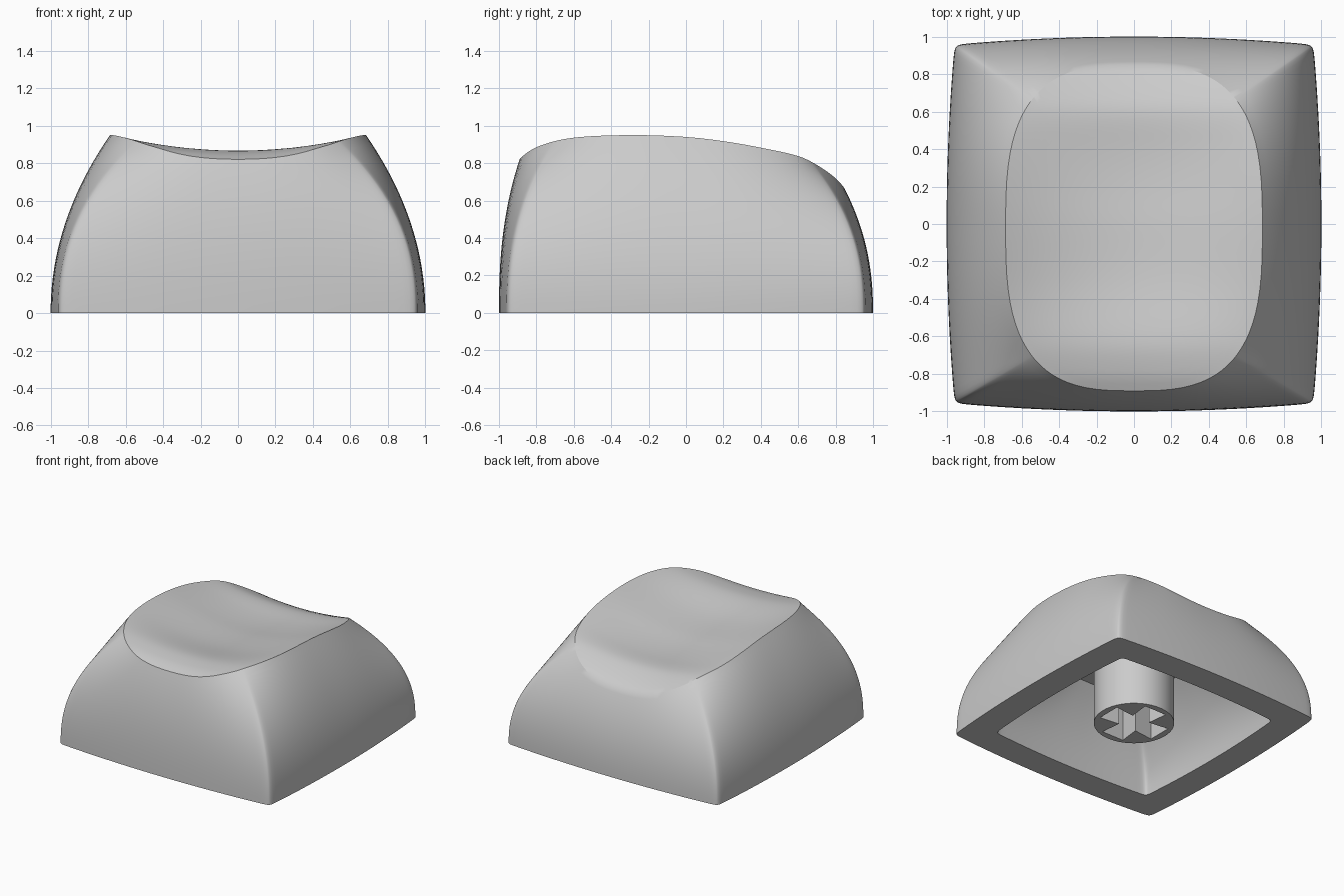
import bpy, bmesh, math

if "Cube" in bpy.data.objects:
    bpy.data.objects.remove(bpy.data.objects["Cube"])

grey = bpy.data.materials.new("light_grey")
grey.diffuse_color = (0.6, 0.6, 0.6, 1)
grey.use_nodes = True
grey.node_tree.nodes["Principled BSDF"].inputs["Base Color"].default_value = grey.diffuse_color


def finish(bm, name, smooth=True):
    """Turn a bmesh into a named, coloured and smoothed object."""
    bmesh.ops.recalc_face_normals(bm, faces=bm.faces[:])
    mesh = bpy.data.meshes.new(name)
    bm.to_mesh(mesh)
    bm.free()
    mesh.materials.append(grey)
    ob = bpy.data.objects.new(name, mesh)
    bpy.context.collection.objects.link(ob)
    if smooth:
        bpy.ops.object.select_all(action='DESELECT')
        ob.select_set(True)
        bpy.context.view_layer.objects.active = ob
        bpy.ops.object.shade_smooth_by_angle(angle=math.radians(30))
    return ob


# Centre line of the top before scooping: (y, z)
SPINE = [(-0.89, 0.82), (-0.8, 0.85), (-0.6, 0.872), (-0.3, 0.869), (0, 0.856),
         (0.2, 0.835), (0.4, 0.808), (0.6, 0.777), (0.7, 0.743), (0.8, 0.695), (0.85, 0.66)]


def spine_z(y):
    y = min(max(y, SPINE[0][0]), SPINE[-1][0])
    i = max(k for k in range(len(SPINE) - 1) if SPINE[k][0] <= y)

    def slope(k):
        a, b = SPINE[max(k - 1, 0)], SPINE[min(k + 1, len(SPINE) - 1)]
        return (b[1] - a[1]) / (b[0] - a[0])
    (y0, z0), (y1, z1) = SPINE[i], SPINE[i + 1]
    h = y1 - y0
    t = (y - y0) / h
    return (z0 * (2 * t**3 - 3 * t**2 + 1) + slope(i) * h * (t**3 - 2 * t**2 + t)
            + z1 * (3 * t**2 - 2 * t**3) + slope(i + 1) * h * (t**3 - t**2))


def dish_z(x, y):
    # finger scoop between the front and back lips
    scoop = max(0, 1 - abs((y + 0.02) / 0.68)**3)**2 * max(0, 1 - (x / 0.685)**2)
    return spine_z(y) + 0.18 * x * x - 0.06 * scoop


# Directions around a square, crowded towards the corners
SIDE = 32
dirs = []
for turn in range(4):
    for i in range(SIDE):
        s = math.sin(math.pi / 2 * (2 * i / SIDE - 1))
        x, y = 1, s
        for _ in range(turn):
            x, y = -y, x
        dirs.append((x, y))


def superellipse(d, n):
    r = (abs(d[0])**n + abs(d[1])**n) ** (-1 / n)
    return d[0] * r, d[1] * r


def base_point(d):
    u, v = superellipse(d, 60)
    return u * (1 - 0.043 * v * v), v * (1 - 0.043 * u * u)


def rim_point(d):
    u, v = superellipse(d, 2.95)
    return 0.685 * u, 0.87 * v - 0.02


def bulge(d):
    """Wall curvature: fuller at the front and at the corners."""
    corner = abs(d[0] * d[1])
    side = 2.05 if abs(d[0]) > abs(d[1]) else (2.45 if d[1] < 0 else 2.25)
    return side + (2.35 - side) * corner**1.5


base = [base_point(d) for d in dirs]
rim = [rim_point(d) for d in dirs]
power = [bulge(d) for d in dirs]


def wall_ring(t):
    ring = []
    for (bx, by), (rx, ry), p in zip(base, rim, power):
        k = t ** p
        ring.append((bx + (rx - bx) * k, by + (ry - by) * k, t * dish_z(rx, ry)))
    return ring


def dish_ring(s):
    pts = [(x * s, (y + 0.02) * s - 0.02) for x, y in rim]
    return [(x, y, dish_z(x, y)) for x, y in pts]


def cavity_ring(t):
    k = t ** 2
    return [(0.77 * bx + (0.66 * rx - 0.77 * bx) * k,
             0.77 * by + (0.60 * ry - 0.77 * by) * k, 0.62 * t)
            for (bx, by), (rx, ry) in zip(base, rim)]


# Keycap shell: cavity, underside lip, curved walls and scooped top
rings = [cavity_ring(1 - i / 10) for i in range(11)]
rings += [wall_ring(i / 20) for i in range(21)]
rings += [dish_ring(1 - i / 24) for i in range(1, 24)]
bm = bmesh.new()
loops = [[bm.verts.new(p) for p in ring] for ring in rings]
N = len(dirs)
for a, b in zip(loops, loops[1:]):
    for i in range(N):
        j = (i + 1) % N
        bm.faces.new((a[i], a[j], b[j], b[i]))
for loop, centre in ((loops[0], (0, 0, 0.62)), (loops[-1], (0, -0.02, dish_z(0, -0.02)))):
    c = bm.verts.new(centre)
    for i in range(N):
        bm.faces.new((loop[i], loop[(i + 1) % N], c))
finish(bm, "keycap_shell")


def prism(outline, z0, z1):
    """Closed vertical prism from a flat outline."""
    bm = bmesh.new()
    face = bm.faces.new([bm.verts.new((x, y, z0)) for x, y in outline])
    top = bmesh.ops.extrude_face_region(bm, geom=[face], use_keep_orig=True)
    for v in top["geom"]:
        if isinstance(v, bmesh.types.BMVert):
            v.co.z = z1
    return bm


# Round mounting stem with a cross-shaped socket
circle = [(0.302 * math.cos(a * math.tau / 64), 0.302 * math.sin(a * math.tau / 64)) for a in range(64)]
stem = finish(prism(circle, 0.03, 0.64), "stem")

cross = []
for q in range(4):
    c, s = round(math.cos(q * math.pi / 2)), round(math.sin(q * math.pi / 2))
    arm = ((0.25, -0.1), (0.25, 0.1), (0.08, 0.08))
    cross += [(x * c - y * s, x * s + y * c) for x, y in arm]
cutter = finish(prism(cross, -0.1, 0.45), "socket_cutter", smooth=False)
cutter.hide_render = True
cutter.hide_set(True)
cut = stem.modifiers.new("socket", 'BOOLEAN')
cut.operation = 'DIFFERENCE'
cut.solver = 'EXACT'
cut.object = cutter
